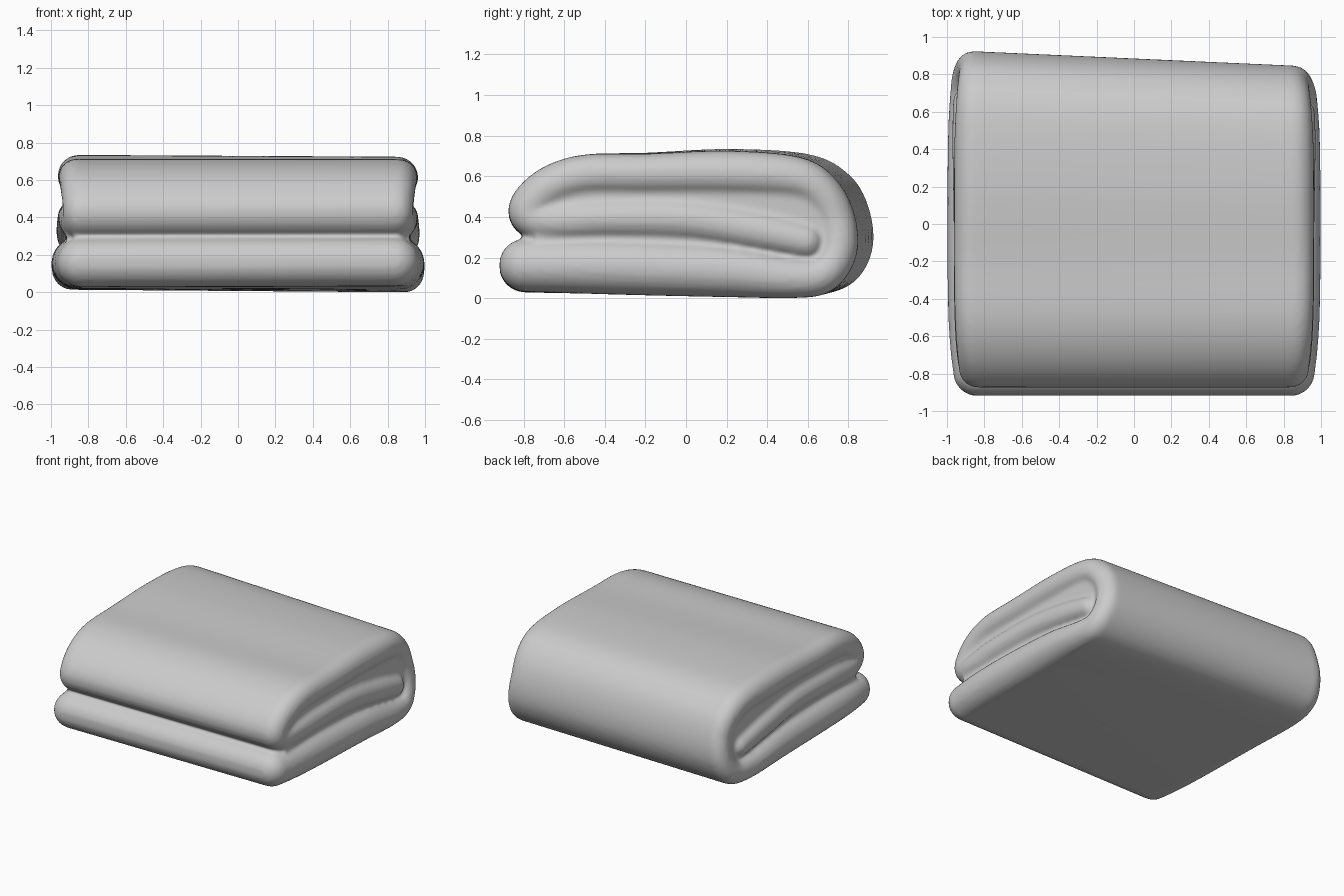
import bpy, bmesh, math
from mathutils import Vector

if "Cube" in bpy.data.objects:
    bpy.data.objects.remove(bpy.data.objects["Cube"])

# Fold path seen from the right: y, z, half thickness (bottom, back, top, front, middle)
FOLD = [(-.79, .155, .130), (-.3, .150, .137), (.2, .133, .128), (.55, .103, .100),
        (.71, .125, .095), (.785, .24, .095), (.775, .39, .095), (.70, .52, .10),
        (.55, .595, .105), (.2, .613, .108), (-.2, .608, .10), (-.5, .60, .10),
        (-.68, .535, .10), (-.775, .425, .10), (-.69, .375, .098), (-.4, .388, .10),
        (0, .385, .105), (.35, .335, .10), (.62, .283, .085)]


def spline(points, steps):
    """Catmull-Rom samples through the points."""
    p = [Vector(q) for q in points]
    p = [2 * p[0] - p[1]] + p + [2 * p[-1] - p[-2]]
    out = []
    for i in range(1, len(p) - 2):
        a, b, c, d = p[i - 1:i + 3]
        for k in range(steps):
            t = k / steps
            out.append(.5 * (2 * b + (c - a) * t + (2 * a - 5 * b + 4 * c - d) * t * t
                             + (3 * b - a - 3 * c + d) * t ** 3))
    return out + [p[-2].copy()]


def drape(x, y, z):
    """Uneven hang of the cloth: slanted back edge and soft swells."""
    back = max(0, min(1, (y + .1) / .9))
    y -= .045 * x * back ** 2
    z += .012 * math.exp(-((y - .2) / .25) ** 2) * (z / .7) * (1 - x * x)
    z -= .008 * x * (y + .5)
    return x, y, z


def section(bm, y, z, normal, half, width):
    """Flat loop with fully rounded ends, across the strip."""
    ring = []
    for side in (1, -1):
        for k in range(13):
            a = math.pi * (k / 12 - .5)
            x = side * (width - half + half * math.cos(a))
            n = side * half * math.sin(a)
            ring.append(bm.verts.new(drape(x, y + normal[0] * n, z + normal[1] * n)))
    return ring


# Folded strip
bm = bmesh.new()
path = spline(FOLD, 8)
rings = []
for i, (y, z, h) in enumerate(path):
    d = path[min(i + 1, len(path) - 1)] - path[max(i - 1, 0)]
    t = Vector((d.x, d.y)).normalized()
    n = (-t.y, t.x)
    width = .998 - .035 * max(0, min(1, (z - .15) / .25)) - .04 * (abs(y) / .85) ** 4
    end = -1 if i == 0 else 1 if i == len(path) - 1 else 0
    angles = [k * math.pi / 16 for k in range(8)] if end else [0]
    for a in (angles[::-1] if end < 0 else angles):
        r = h * math.cos(a)
        o = end * h * math.sin(a)
        rings.append(section(bm, y + t.x * o, z + t.y * o, n, r, width - (h - r)))
for r0, r1 in zip(rings, rings[1:]):
    for k in range(len(r0)):
        j = (k + 1) % len(r0)
        bm.faces.new((r0[k], r0[j], r1[j], r1[k]))
bm.faces.new(rings[0])
bm.faces.new(rings[-1])

# Core that closes the grooves a little way in
CORE = [(-.76, .15), (.7, .12), (.77, .25), (.7, .5), (.5, .6), (-.5, .6), (-.74, .45), (-.74, .3)]
ends = [[bm.verts.new(drape(x, y, z)) for y, z in CORE] for x in (-.915, .915)]
for e in ends:
    bm.faces.new(e)
for k in range(len(CORE)):
    j = (k + 1) % len(CORE)
    bm.faces.new((ends[0][k], ends[0][j], ends[1][j], ends[1][k]))
bmesh.ops.recalc_face_normals(bm, faces=bm.faces)
mesh = bpy.data.meshes.new("folded_blanket")
bm.to_mesh(mesh)
bm.free()
blanket = bpy.data.objects.new("folded_blanket", mesh)
bpy.context.collection.objects.link(blanket)

# Fuse the layers and soften the creases
remesh = blanket.modifiers.new("fuse", 'REMESH')
remesh.mode = 'VOXEL'
remesh.voxel_size = .015
remesh.use_smooth_shade = True
soften = blanket.modifiers.new("soften", 'SMOOTH')
soften.factor = .5
soften.iterations = 5

# Rest on the ground
blanket.location.z = -min(v.co.z for v in mesh.vertices)
